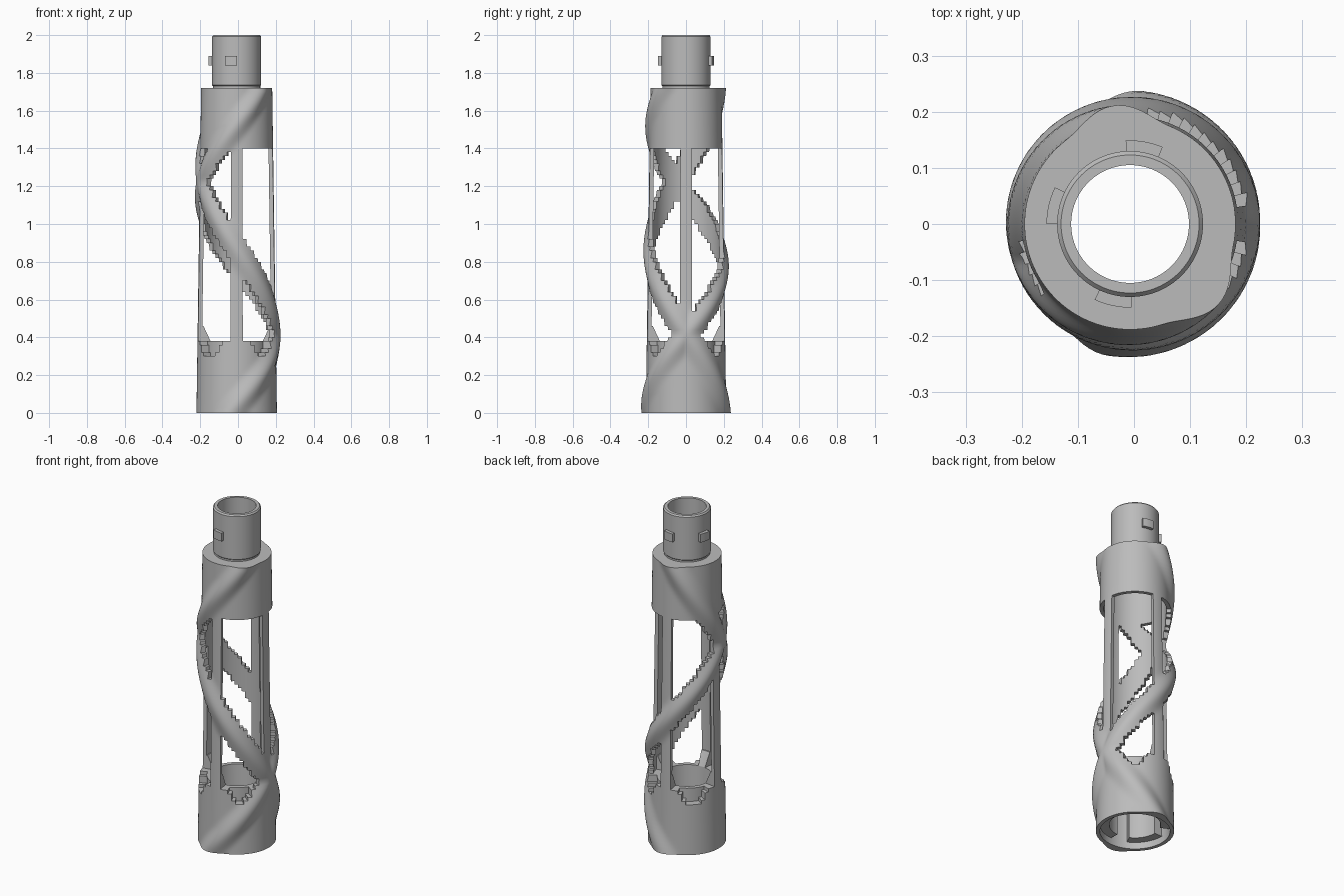
import bpy, bmesh, math

cube = bpy.data.objects.get("Cube")
if cube:
    bpy.data.objects.remove(cube)

CX = -0.007                      # axis of the tube
COLLAR_BOTTOM, SOCKET_TOP, BODY_TOP = 1.40, 0.38, 1.72

grey = bpy.data.materials.new("plain grey")
grey.use_nodes = True
COLOUR = (0.5, 0.5, 0.5, 1)
grey.diffuse_color = COLOUR
grey.node_tree.nodes["Principled BSDF"].inputs["Base Color"].default_value = COLOUR


def finish(name, bm):
    bmesh.ops.recalc_face_normals(bm, faces=bm.faces)
    mesh = bpy.data.meshes.new(name)
    bm.to_mesh(mesh)
    bm.free()
    mesh.materials.append(grey)
    obj = bpy.data.objects.new(name, mesh)
    bpy.context.collection.objects.link(obj)
    bpy.ops.object.select_all(action="DESELECT")
    bpy.context.view_layer.objects.active = obj
    obj.select_set(True)
    bpy.ops.object.shade_smooth_by_angle(angle=math.radians(35))
    return obj


def point(r, deg, z):
    a = math.radians(deg)
    return (CX + r * math.cos(a), r * math.sin(a), z)


def gap(a, b):
    """Smallest angle between two directions, in degrees."""
    return abs((a - b + 180) % 360 - 180)


def shell(name, z0, z1, rows, cols, outer, inner, keep):
    """Thick wall made of the grid cells that pass the keep rule."""
    bm = bmesh.new()
    step, dz = 360 / cols, (z1 - z0) / rows
    verts = {}

    def vert(side, i, j):
        key = (side, i % cols, j)
        if key not in verts:
            a, z = (i % cols) * step - 3, z0 + j * dz
            verts[key] = bm.verts.new(point((outer, inner)[side](a, z), a, z))
        return verts[key]

    cells = {(i, j) for i in range(cols) for j in range(rows)
             if keep((i + 0.5) * step - 3, z0 + (j + 0.5) * dz)}
    for i, j in cells:
        corners = [(i, j), (i + 1, j), (i + 1, j + 1), (i, j + 1)]
        neighbours = [(i, j - 1), ((i + 1) % cols, j), (i, j + 1), ((i - 1) % cols, j)]
        for side in (0, 1):
            bm.faces.new([vert(side, *c) for c in corners])
        for k, n in enumerate(neighbours):
            if n not in cells:
                p, q = corners[k], corners[(k + 1) % 4]
                bm.faces.new([vert(0, *p), vert(0, *q), vert(1, *q), vert(1, *p)])
    return finish(name, bm)


def lathe(name, profile, start=0, sweep=360, segments=96):
    """Closed profile of (radius, height) turned about the axis."""
    bm = bmesh.new()
    full = sweep == 360
    rings = [[bm.verts.new(point(r, start + sweep * k / segments, z)) for r, z in profile]
             for k in range(segments if full else segments + 1)]
    for k in range(segments):
        a, b = rings[k], rings[(k + 1) % len(rings)]
        for m in range(len(profile)):
            n = (m + 1) % len(profile)
            bm.faces.new([a[m], a[n], b[n], b[m]])
    if not full:
        bm.faces.new(rings[0])
        bm.faces.new(rings[-1])
    return finish(name, bm)


# Tapered body with two counter-wound spiral ridges
def ridge_gap(a, z):
    return min(gap(a, -100 + 243 * z), gap(a, 85 - 202 * z))


def base_radius(z):
    return 0.213 - 0.0145 * z


def body_outer(a, z):
    d = min(ridge_gap(a, z) / 30, 1)
    return base_radius(z) + 0.0125 * (1 + math.cos(math.pi * d))


def body_inner(a, z):
    return base_radius(z) - 0.022


def body_keep(a, z):
    block = 6 * math.floor((a + 3) / 6)          # stepped cell edges
    on_ridge = ridge_gap(block, z) < 21
    if z > COLLAR_BOTTOM or on_ridge:
        return True
    if z < SOCKET_TOP:                           # rounded notches between struts
        d = gap(block % 90, 45)
        return d > 24 or z < 0.29 + 0.09 * (d / 24) ** 2
    return gap((block + 45) % 90, 45) < 7        # four upright struts


shell("spiral_body", 0, BODY_TOP, 86, 120, body_outer, body_inner, body_keep)


# Socket lining with three vertical slots
def lining_keep(a, z):
    return z > 0.28 or min(gap(a, s) for s in (80, 167, 258)) > 14


shell("socket_lining", 0.04, SOCKET_TOP, 17, 120,
      lambda a, z: 0.196, lambda a, z: 0.14 if z < 0.3 else 0.14 + 0.25 * (z - 0.3),
      lambda a, z: lining_keep(a, z) and body_keep(a, z))
lathe("socket_ring", [(0.135, 0.26), (0.165, 0.26), (0.165, SOCKET_TOP), (0.14, SOCKET_TOP)])

# Sloped brackets at the foot of each strut
for k, side in enumerate(("left", "back", "right", "front")):
    lathe("strut_bracket_" + side,
          [(0.14, SOCKET_TOP), (0.19, SOCKET_TOP), (0.19, 0.46), (0.178, 0.46)],
          start=90 * k - 9, sweep=18, segments=6)

# Shoulder plate and neck tube
lathe("shoulder_plate", [(0.105, 1.69), (0.18, 1.69), (0.18, BODY_TOP), (0.105, BODY_TOP)])
lathe("neck", [(0.105, 1.70), (0.125, 1.70), (0.125, 1.73), (0.13, 1.735),
               (0.13, 1.992), (0.123, 2.0), (0.105, 2.0)])

# Locking lugs
for side, centre in (("back", 80), ("right", 167), ("front", 258)):
    lathe("lug_" + side, [(0.12, 1.84), (0.149, 1.84), (0.149, 1.89), (0.12, 1.89)],
          start=centre - 13, sweep=26, segments=8)
